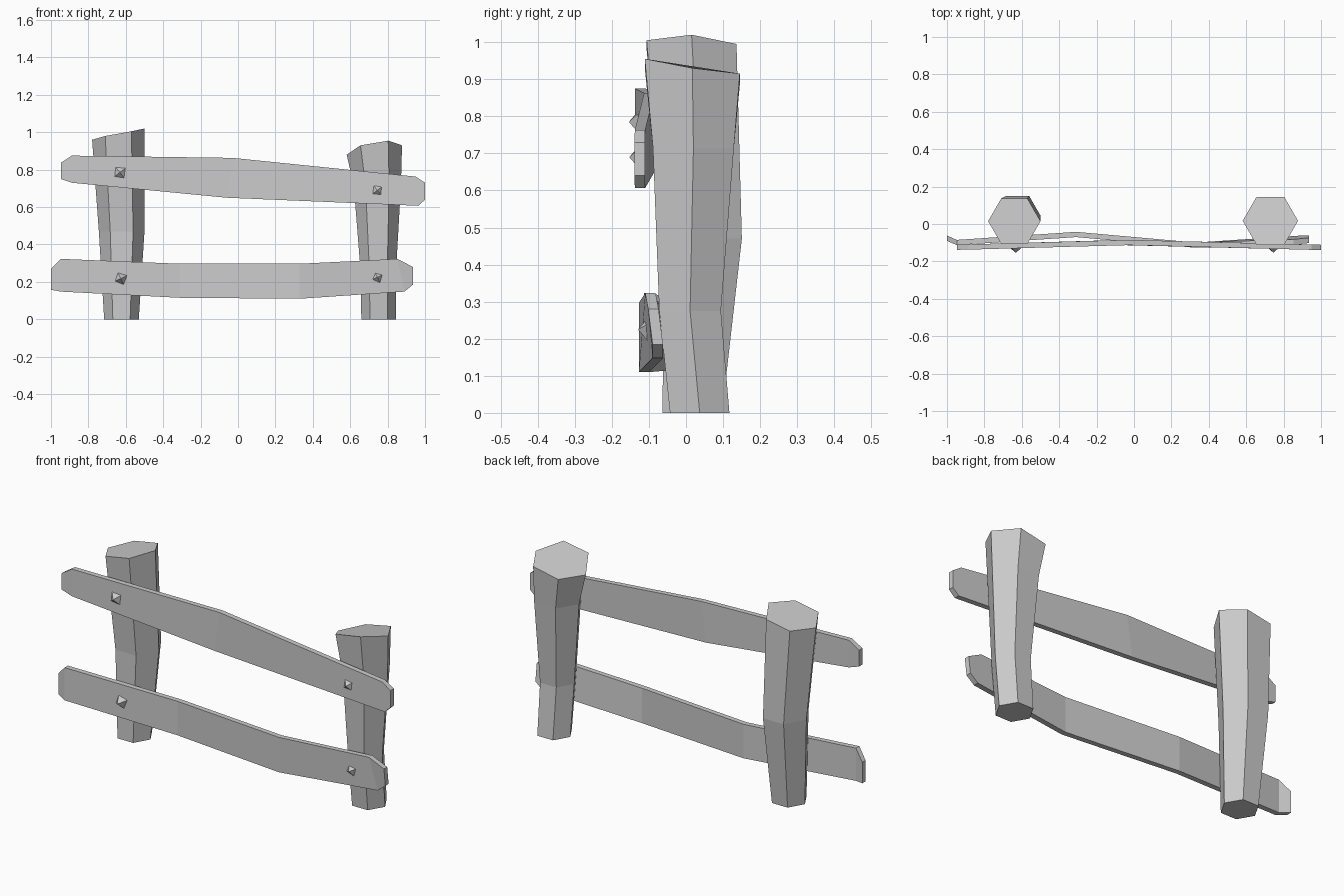
import bpy, bmesh
from math import cos, sin, pi, radians

if "Cube" in bpy.data.objects:
    bpy.data.objects.remove(bpy.data.objects["Cube"])


def loft(name, rings):
    """Skin a list of equal-length vertex rings and cap both ends."""
    bm = bmesh.new()
    loops = [[bm.verts.new(p) for p in ring] for ring in rings]
    n = len(loops[0])
    for a, b in zip(loops, loops[1:]):
        for i in range(n):
            j = (i + 1) % n
            bm.faces.new((a[i], a[j], b[j], b[i]))
    bm.faces.new(loops[0][::-1])
    bm.faces.new(loops[-1])
    bmesh.ops.recalc_face_normals(bm, faces=bm.faces)
    mesh = bpy.data.meshes.new(name)
    bm.to_mesh(mesh)
    bm.free()
    obj = bpy.data.objects.new(name, mesh)
    bpy.context.collection.objects.link(obj)
    return obj


def hexagon(cx, cy, r, heights):
    return [(cx + r * cos(i * pi / 3), cy + r * sin(i * pi / 3), z)
            for i, z in enumerate(heights)]


def post(name, sections, top_heights):
    rings = [hexagon(x, y, r, [z] * 6) for x, y, r, z in sections[:-1]]
    rings.append(hexagon(*sections[-1], top_heights))
    loft(name, rings)


def plank(name, sections, thick=0.028):
    # section: (x, front y, z) for the top edge, then the bottom edge
    rings = []
    for (xt, yt, zt), (xb, yb, zb) in sections:
        rings.append([(xt, yt, zt), (xt, yt + thick, zt),
                      (xb, yb + thick, zb), (xb, yb, zb)])
    loft(name, rings)


def nail(name, x, z, base, tip, r, turn):
    ring = [(x + r * cos(radians(turn + 90 * i)), z + r * sin(radians(turn + 90 * i)))
            for i in range(4)]
    loft(name, [[(px, base + 0.02, pz) for px, pz in ring],
                [(px, base, pz) for px, pz in ring],
                [(x + (px - x) * 0.04, tip, z + (pz - z) * 0.04) for px, pz in ring]])


# Hexagonal posts, thicker at the slanted top
post("left_post",
     [(-0.623, 0.017, 0.0925, 0), (-0.622, 0.045, 0.122, 0.47), (-0.64, 0.015, 0.14)],
     [1.02, 0.995, 0.97, 0.96, 0.98, 1.005])
post("right_post",
     [(0.752, 0.037, 0.0925, 0), (0.75, 0.011, 0.096, 0.275),
      (0.745, 0.02, 0.126, 0.715), (0.729, 0.017, 0.148)],
     [0.93, 0.915, 0.885, 0.88, 0.93, 0.955])

# Bent planks with clipped ends
plank("upper_rail", [
    ((-0.947, -0.138, 0.837), (-0.947, -0.138, 0.75)),
    ((-0.888, -0.137, 0.875), (-0.888, -0.137, 0.73)),
    ((-0.03, -0.113, 0.863), (-0.06, -0.113, 0.65)),
    ((0.95, -0.138, 0.763), (0.965, -0.138, 0.607)),
    ((1.0, -0.139, 0.73), (1.0, -0.139, 0.64))])
plank("lower_rail", [
    ((-1.0, -0.09, 0.27), (-1.0, -0.09, 0.158)),
    ((-0.947, -0.113, 0.323), (-0.947, -0.113, 0.148)),
    ((-0.31, -0.07, 0.297), (-0.31, -0.07, 0.115)),
    ((0.33, -0.127, 0.297), (0.33, -0.127, 0.11)),
    ((0.853, -0.11, 0.323), (0.89, -0.09, 0.148)),
    ((0.935, -0.102, 0.28), (0.935, -0.09, 0.185))])

# Pyramid nail heads
nail("upper_left_nail", -0.632, 0.785, -0.125, -0.153, 0.043, 38)
nail("upper_right_nail", 0.745, 0.69, -0.126, -0.152, 0.04, 38)
nail("lower_left_nail", -0.627, 0.218, -0.085, -0.125, 0.041, 25)
nail("lower_right_nail", 0.745, 0.225, -0.098, -0.128, 0.041, 25)
